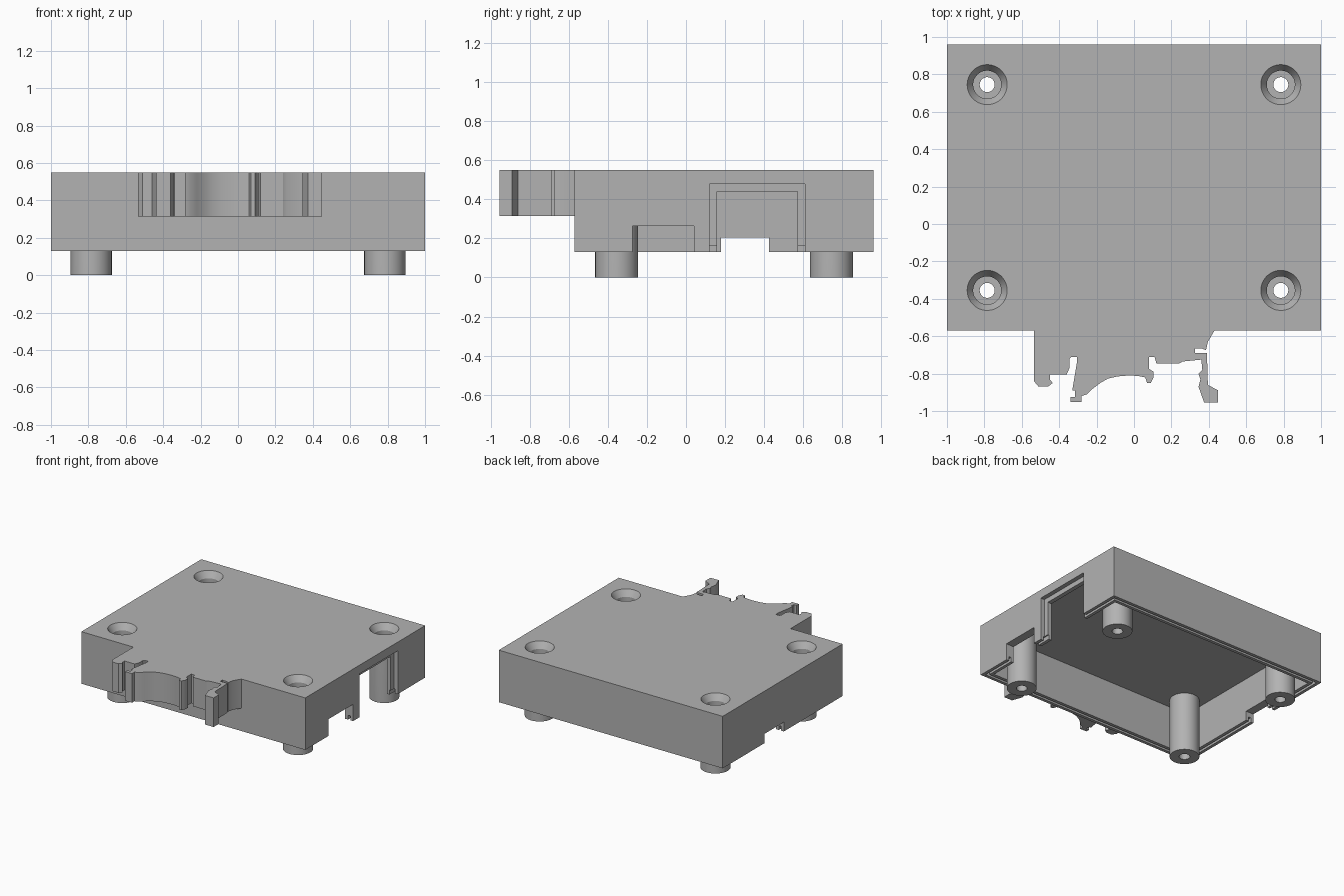
import bpy
import bmesh
from math import cos, sin, tau

cube = bpy.data.objects.get("Cube")
if cube:
    bpy.data.objects.remove(cube, do_unlink=True)

grey = bpy.data.materials.new("mid_grey")
grey.use_nodes = True
GREY = (0.45, 0.45, 0.45, 1)
grey.diffuse_color = GREY
grey.node_tree.nodes["Principled BSDF"].inputs["Base Color"].default_value = GREY


def make_object(name, bm):
    bmesh.ops.recalc_face_normals(bm, faces=bm.faces[:])
    mesh = bpy.data.meshes.new(name)
    bm.to_mesh(mesh)
    bm.free()
    mesh.materials.append(grey)
    obj = bpy.data.objects.new(name, mesh)
    bpy.context.collection.objects.link(obj)
    return obj


def prism(name, outline, bottom, top):
    """Extrude a flat outline upwards."""
    bm = bmesh.new()
    face = bm.faces.new([bm.verts.new((x, y, bottom)) for x, y in outline])
    side = bmesh.ops.extrude_face_region(bm, geom=[face])
    verts = [v for v in side["geom"] if isinstance(v, bmesh.types.BMVert)]
    bmesh.ops.translate(bm, verts=verts, vec=(0, 0, top - bottom))
    return make_object(name, bm)


def block(name, x, y, z):
    (a, b), (c, d) = x, y
    return prism(name, [(a, c), (b, c), (b, d), (a, d)], *z)


def circle(radius, centre, sides=48):
    return [(centre[0] + radius * cos(tau * i / sides),
             centre[1] + radius * sin(tau * i / sides)) for i in range(sides)]


def lathe(name, profile, centre, sides=48):
    """Revolve a closed radius/height profile around a vertical axis."""
    bm = bmesh.new()
    rings = [[bm.verts.new((x, y, z)) for x, y in circle(r, centre, sides)]
             for r, z in profile]
    for k, ring in enumerate(rings):
        above = rings[(k + 1) % len(rings)]
        for i in range(sides):
            j = (i + 1) % sides
            bm.faces.new((ring[i], ring[j], above[j], above[i]))
    return make_object(name, bm)


def combine(target, tool, operation):
    """Apply a boolean and discard the tool."""
    mod = target.modifiers.new(operation.lower(), "BOOLEAN")
    mod.operation = operation
    mod.solver = "EXACT"
    mod.object = tool
    bpy.context.view_layer.objects.active = target
    bpy.ops.object.modifier_apply(modifier=mod.name)
    bpy.data.objects.remove(tool, do_unlink=True)


def smooth(obj):
    bpy.ops.object.select_all(action="DESELECT")
    obj.select_set(True)
    bpy.context.view_layer.objects.active = obj
    bpy.ops.object.shade_smooth_by_angle(angle=0.5)


TOP, RIM = 0.55, 0.13
FRONT, BACK = -0.57, 0.96


def inset(name, amount, z):
    return block(name, (amount - 1, 1 - amount), (FRONT + amount, BACK - amount), z)


# Open-bottomed case with a groove running round its rim
case = inset("case", 0, (RIM, TOP))
combine(case, inset("groove_cutter", 0.025, (0, 0.165)), "DIFFERENCE")
combine(case, inset("inner_lip", 0.045, (RIM, 0.3)), "UNION")
combine(case, inset("cavity_cutter", 0.07, (0, 0.48)), "DIFFERENCE")

# Rail clip outline, in hundredths, from the left end round to the spring arm
clip_outline = [
    (-53.5, -55), (-53.5, -84), (-51, -87), (-46, -87), (-43.5, -85), (-45, -83),
    (-45, -80.5), (-36, -80.5), (-34.5, -77), (-34.5, -72), (-33.5, -71),
    (-30.5, -71), (-30.5, -74), (-33, -89), (-31.5, -89), (-31.5, -92.5),
    (-34, -92.5), (-34, -95.3), (-28, -95.3), (-28, -92), (-25, -91),
    (-22, -88), (-18, -85), (-14, -82.7), (-9, -81.5), (-3, -81), (2, -81.2),
    (6, -82), (7, -85), (9, -85), (10.5, -82), (10.5, -79), (8, -77.5),
    (8, -71), (11, -71), (12, -74.7), (24, -74.7), (26, -73.5), (36, -72.5),
    (36.5, -78), (34.5, -80), (35.5, -83), (34.5, -87), (37.5, -95.5),
    (45, -95.5), (45, -89), (39.5, -86), (39, -69), (32.5, -69), (32.5, -66.5),
    (36, -66.5), (38.5, -67.5), (39.5, -63), (43, -57), (43, -55),
]
clip = prism("rail_clip", [(x / 100, y / 100) for x, y in clip_outline], 0.315, TOP)
combine(case, clip, "UNION")

# Side openings: a stepped connector window, a small window and a cable notch
openings = [
    ((0.965, 1.1), (0.12, 0.61), 0.48),
    ((0.9, 1.1), (0.16, 0.57), 0.44),
    ((0.9, 1.1), (-0.275, 0.04), 0.265),
    ((-1.1, -0.9), (0.18, 0.425), 0.205),
]
for x, y, height in openings:
    combine(case, block("opening_cutter", x, y, (0, height)), "DIFFERENCE")

# Hollow screw posts with countersunk tops
post_profile = [(0.107, TOP), (0.075, 0.5), (0.075, 0.12), (0.04, 0.12),
                (0.04, 0), (0.11, 0), (0.11, 0.49)]
for side, x in (("right", -0.785), ("left", 0.785)):
    for end, y in (("front", -0.355), ("back", 0.745)):
        hole = prism("screw_cutter", circle(0.107, (x, y)), 0.4, 0.7)
        combine(case, hole, "DIFFERENCE")
        smooth(lathe(f"{end}_{side}_post", post_profile, (x, y)))

smooth(case)
